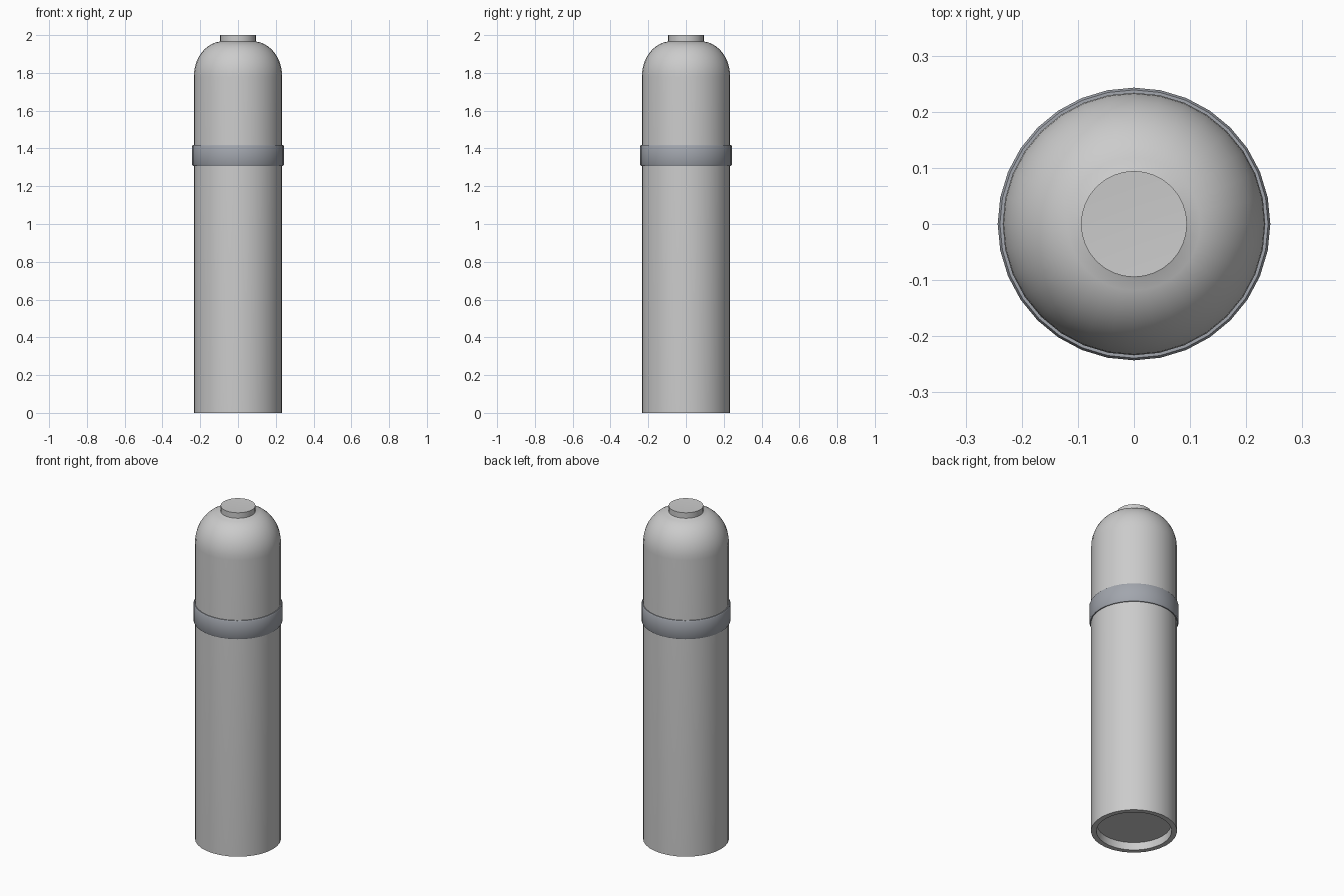
import bpy
import math

if "Cube" in bpy.data.objects:
    bpy.data.objects.remove(bpy.data.objects["Cube"])

SIDES = 32


def lathe(name, profile, closed=False):
    """Revolve (radius, z) points about z; zero radius makes a single pole."""
    verts, rings, faces = [], [], []
    for r, z in profile:
        start = len(verts)
        n = 1 if r == 0 else SIDES
        for i in range(n):
            a = 2 * math.pi * i / SIDES
            verts.append((r * math.cos(a), r * math.sin(a), z))
        rings.append([start + (i % n) for i in range(SIDES)])
    pairs = list(zip(rings, rings[1:]))
    if closed:
        pairs.append((rings[-1], rings[0]))
    for lo, hi in pairs:
        for i in range(SIDES):
            j = (i + 1) % SIDES
            quad = (lo[i], lo[j], hi[j], hi[i])
            faces.append(tuple(dict.fromkeys(quad)))
    mesh = bpy.data.meshes.new(name)
    mesh.from_pydata(verts, [], faces)
    obj = bpy.data.objects.new(name, mesh)
    bpy.context.collection.objects.link(obj)
    bpy.ops.object.select_all(action='DESELECT')
    obj.select_set(True)
    bpy.context.view_layer.objects.active = obj
    bpy.ops.object.shade_smooth_by_angle(angle=math.radians(40))
    return obj


# Canister: recessed base, straight wall, rounded shoulder, short neck
R, NECK = 0.234, 0.0945
profile = [(0, 0.045), (0.203, 0.045), (0.205, 0), (R, 0), (R, 1.78)]
for k in range(1, 11):
    t = math.radians(84) * k / 10
    profile.append((0.08 + 0.154 * math.cos(t), 1.78 + 0.187 * math.sin(t)))
profile += [(NECK, 1.967), (NECK, 2.0), (0, 1.996)]
lathe("canister_body", profile)

# Raised band with softened edges
band = lathe("collar_band", [
    (0.228, 1.308), (0.239, 1.308), (0.243, 1.315),
    (0.243, 1.412), (0.239, 1.419), (0.228, 1.419)], closed=True)
mat = bpy.data.materials.new("band_grey")
mat.diffuse_color = (0.36, 0.38, 0.42, 1)
mat.use_nodes = True
mat.node_tree.nodes["Principled BSDF"].inputs["Base Color"].default_value = mat.diffuse_color
band.data.materials.append(mat)
